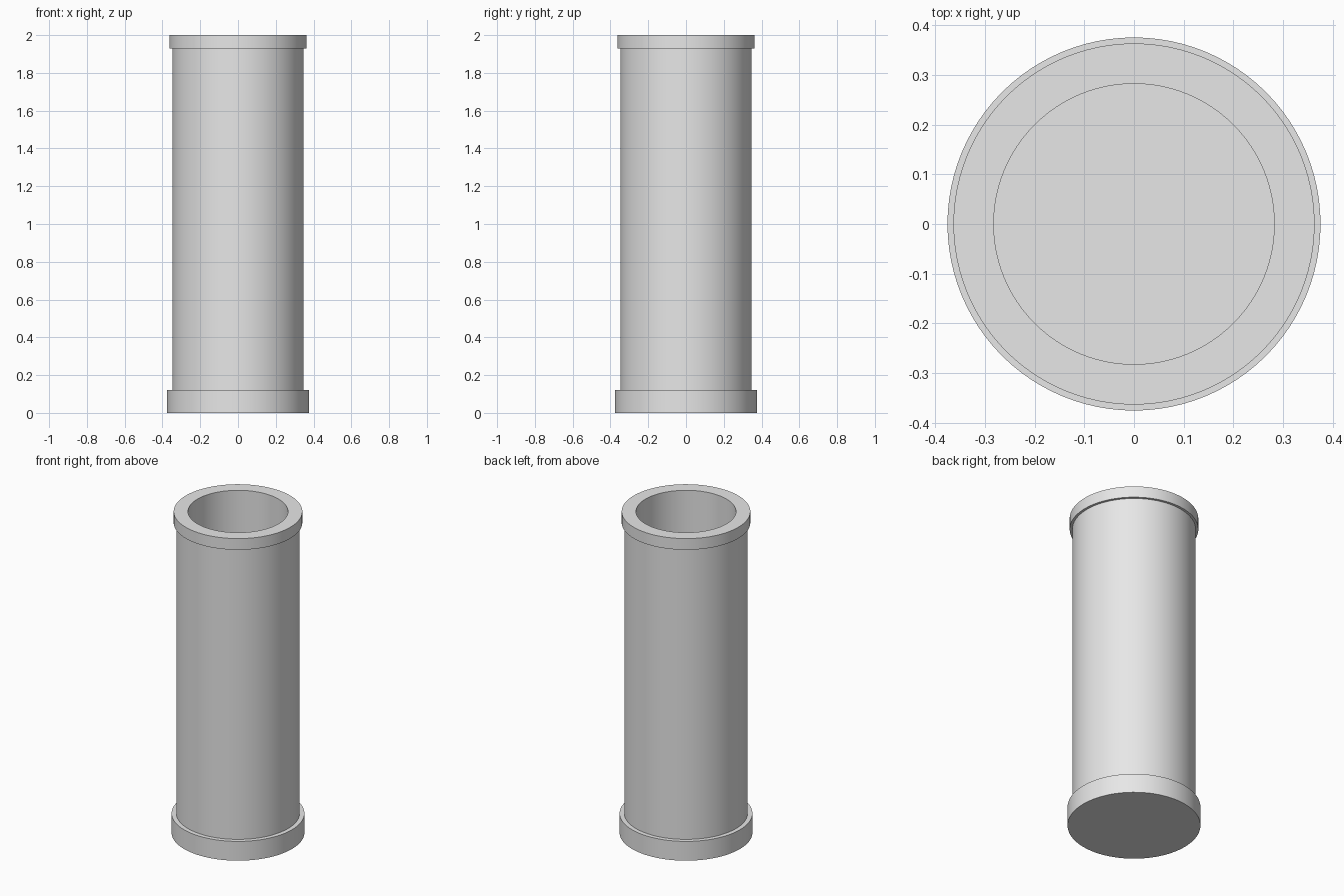
import bpy
import bmesh
from math import tau, radians
from mathutils import Matrix, Vector

cube = bpy.data.objects.get("Cube")
if cube:
    bpy.data.objects.remove(cube, do_unlink=True)

SEGMENTS = 96
BASE_TOP = 0.12
RIM_BOTTOM = 1.93
TOP = 2.0
BORE = 0.282
BODY = 0.348
RIM = 0.363
BASE = 0.375

grey = bpy.data.materials.new("plain grey")
grey.use_nodes = True
colour = (0.8, 0.8, 0.8, 1.0)
grey.diffuse_color = colour
grey.node_tree.nodes["Principled BSDF"].inputs["Base Color"].default_value = colour


def lathe(name, profile, closed):
    """Revolve (radius, height) points around z; open profiles get end caps."""
    bm = bmesh.new()
    rings = []
    for radius, z in profile:
        rings.append([bm.verts.new(Matrix.Rotation(tau * i / SEGMENTS, 3, "Z") @ Vector((radius, 0, z)))
                      for i in range(SEGMENTS)])
    pairs = list(zip(rings, rings[1:]))
    if closed:
        pairs.append((rings[-1], rings[0]))
    else:
        bm.faces.new(rings[0])
        bm.faces.new(rings[-1])
    for low, high in pairs:
        for i in range(SEGMENTS):
            j = (i + 1) % SEGMENTS
            bm.faces.new((low[i], low[j], high[j], high[i]))
    bmesh.ops.recalc_face_normals(bm, faces=bm.faces)
    mesh = bpy.data.meshes.new(name)
    bm.to_mesh(mesh)
    bm.free()
    mesh.materials.append(grey)
    obj = bpy.data.objects.new(name, mesh)
    bpy.context.collection.objects.link(obj)
    bpy.ops.object.select_all(action="DESELECT")
    obj.select_set(True)
    bpy.context.view_layer.objects.active = obj
    bpy.ops.object.shade_smooth_by_angle(angle=radians(30))
    return obj


# Solid foot that closes the bottom
lathe("base", [(BASE, 0), (BASE, BASE_TOP)], closed=False)

# Hollow body with its projecting collar at the open end
lathe("tube_with_rim", [
    (BORE, BASE_TOP), (BODY, BASE_TOP), (BODY, RIM_BOTTOM),
    (RIM, RIM_BOTTOM), (RIM, TOP), (BORE, TOP),
], closed=True)
